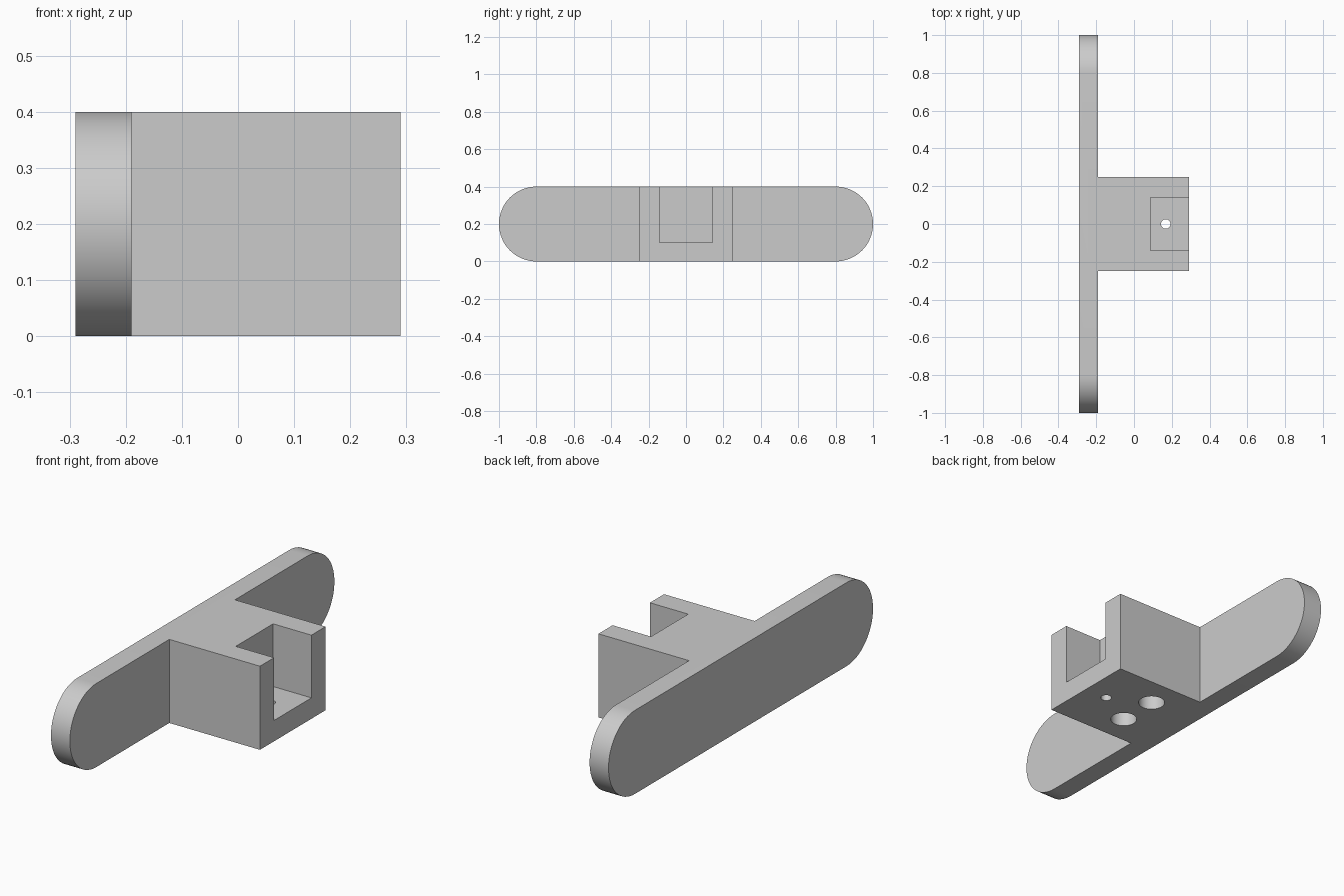
import bpy, bmesh, math
from mathutils import Matrix

cube = bpy.data.objects.get("Cube")
if cube:
    bpy.data.objects.remove(cube, do_unlink=True)

grey = bpy.data.materials.new("plain_grey")
grey.use_nodes = True
grey.diffuse_color = (0.6, 0.6, 0.6, 1)
grey.node_tree.nodes["Principled BSDF"].inputs["Base Color"].default_value = grey.diffuse_color


def finish(name, bm):
    bmesh.ops.recalc_face_normals(bm, faces=bm.faces)
    mesh = bpy.data.meshes.new(name)
    bm.to_mesh(mesh)
    bm.free()
    mesh.materials.append(grey)
    obj = bpy.data.objects.new(name, mesh)
    bpy.context.collection.objects.link(obj)
    return obj


def box(name, low, high):
    size = [b - a for a, b in zip(low, high)]
    centre = [(a + b) / 2 for a, b in zip(low, high)]
    bm = bmesh.new()
    bmesh.ops.create_cube(bm, size=1, matrix=Matrix.Translation(centre) @ Matrix.Diagonal((*size, 1)))
    return finish(name, bm)


def drill(name, x, y, radius, top):
    bottom = -0.1
    bm = bmesh.new()
    bmesh.ops.create_cone(bm, cap_ends=True, segments=48, radius1=radius, radius2=radius,
                          depth=top - bottom, matrix=Matrix.Translation((x, y, (top + bottom) / 2)))
    return finish(name, bm)


def combine(target, other, operation):
    mod = target.modifiers.new(operation.lower(), "BOOLEAN")
    mod.operation, mod.object, mod.solver = operation, other, "EXACT"
    bpy.context.view_layer.objects.active = target
    bpy.ops.object.modifier_apply(modifier=mod.name)
    bpy.data.objects.remove(other, do_unlink=True)


# Long plate with round ends
steps, radius, straight = 32, 0.2, 0.8
bm = bmesh.new()
outline = []
for side in (1, -1):
    for i in range(steps + 1):
        a = -math.pi / 2 + math.pi * i / steps
        outline.append(bm.verts.new((-0.29, side * (straight + radius * math.cos(a)),
                                     radius + side * radius * math.sin(a))))
face = bm.faces.new(outline)
extruded = bmesh.ops.extrude_face_region(bm, geom=[face], use_keep_orig=True)["geom"]
bmesh.ops.translate(bm, vec=(0.1, 0, 0), verts=[v for v in extruded if isinstance(v, bmesh.types.BMVert)])
bracket = finish("bracket", bm)

# Projecting block, joined to the plate
combine(bracket, box("block", (-0.24, -0.248, 0), (0.29, 0.248, 0.4)), "UNION")

# Open pocket, the small through hole and two blind holes underneath
combine(bracket, box("pocket", (0.087, -0.141, 0.1), (0.4, 0.141, 0.5)), "DIFFERENCE")
combine(bracket, drill("through_hole", 0.168, 0, 0.025, 0.2), "DIFFERENCE")
for side in (1, -1):
    combine(bracket, drill("blind_hole", -0.022, side * 0.1, 0.06, 0.2), "DIFFERENCE")

bpy.ops.object.select_all(action="DESELECT")
bracket.select_set(True)
bpy.context.view_layer.objects.active = bracket
bpy.ops.object.shade_smooth_by_angle(angle=math.radians(30))
